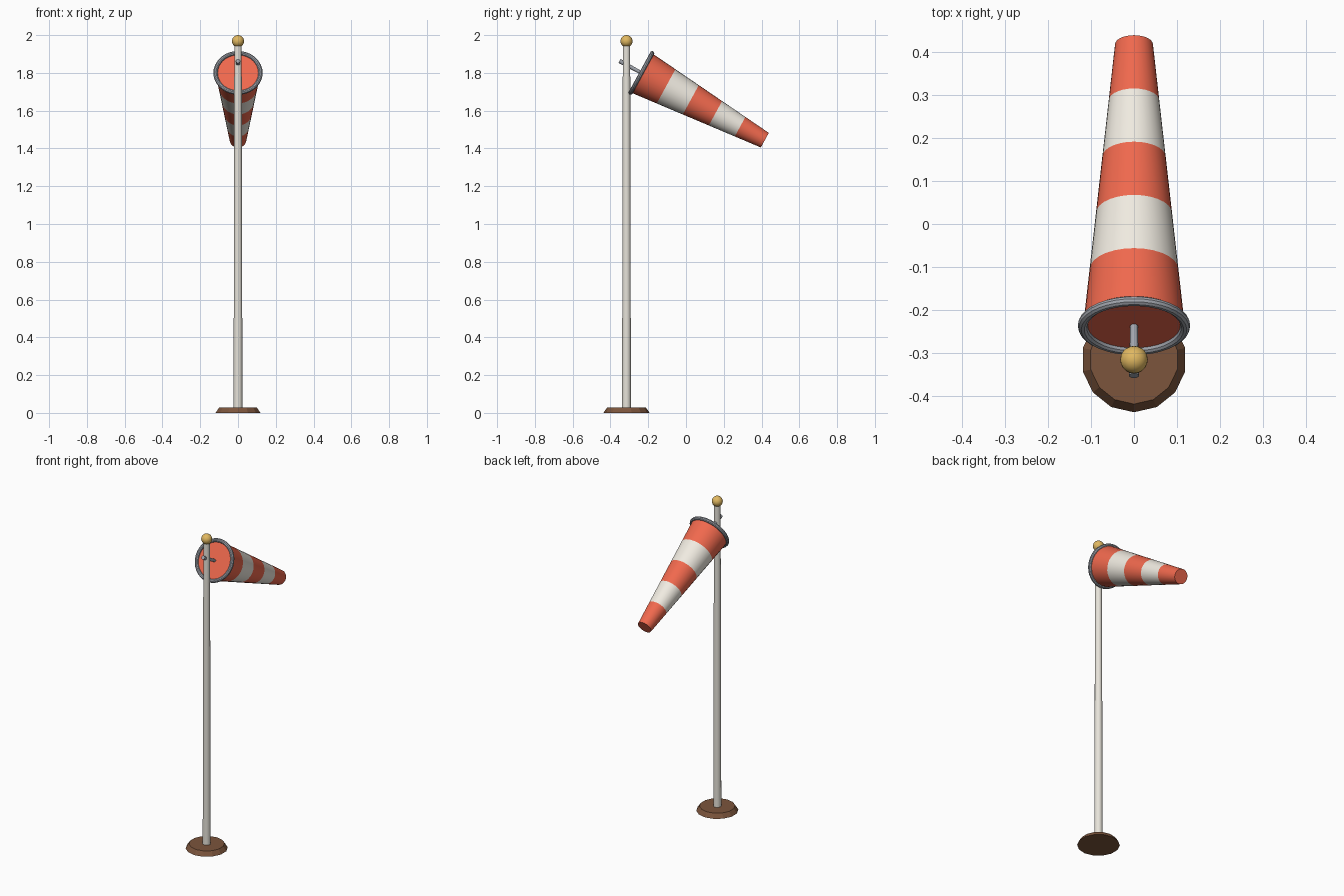
import bpy, bmesh, math
from mathutils import Vector

if "Cube" in bpy.data.objects:
    bpy.data.objects.remove(bpy.data.objects["Cube"])

POLE_Y = -0.315
MOUTH = Vector((0, -0.236, 1.80))
TILT = math.radians(28.6)
AXIS = Vector((0, math.cos(TILT), -math.sin(TILT)))
ROT = AXIS.to_track_quat('Z', 'Y')


def material(name, rgb):
    m = bpy.data.materials.new(name)
    m.diffuse_color = (*rgb, 1)
    m.use_nodes = True
    m.node_tree.nodes["Principled BSDF"].inputs["Base Color"].default_value = m.diffuse_color
    return m


orange = material("orange_fabric", (0.87, 0.14, 0.075))
white = material("white_fabric", (0.87, 0.83, 0.75))
cream = material("pole_paint", (0.80, 0.77, 0.70))
brown = material("brown_base", (0.20, 0.09, 0.045))
gold = material("gold", (0.75, 0.48, 0.12))
metal = material("metal", (0.36, 0.38, 0.42))


def loft(name, rings, sides, mats, origin, rot=None, smooth=True):
    """Capped tube through (radius, height) rings; materials alternate per band."""
    bm = bmesh.new()
    loops = [[bm.verts.new((r * math.sin(2 * math.pi * i / sides),
                            r * math.cos(2 * math.pi * i / sides), h))
              for i in range(sides)] for r, h in rings]
    for k in range(len(loops) - 1):
        a, b = loops[k], loops[k + 1]
        for i in range(sides):
            j = (i + 1) % sides
            bm.faces.new((a[i], a[j], b[j], b[i])).material_index = k % len(mats)
    bm.faces.new(loops[0])
    bm.faces.new(loops[-1])
    bmesh.ops.recalc_face_normals(bm, faces=bm.faces)
    me = bpy.data.meshes.new(name)
    bm.to_mesh(me)
    bm.free()
    for m in mats:
        me.materials.append(m)
    ob = bpy.data.objects.new(name, me)
    bpy.context.collection.objects.link(ob)
    ob.location = origin
    if rot:
        ob.rotation_mode = 'QUATERNION'
        ob.rotation_quaternion = rot
    if smooth:
        shade(ob)
    return ob


def shade(ob):
    bpy.ops.object.select_all(action='DESELECT')
    ob.select_set(True)
    bpy.context.view_layer.objects.active = ob
    bpy.ops.object.shade_smooth_by_angle(angle=math.radians(35))


# Bevelled foot and tapered pole
loft("base", [(0.122, 0), (0.103, 0.028)], 14, [brown], (0, POLE_Y, 0), smooth=False)
loft("pole", [(0.0235, 0.02), (0.0195, 1.95)], 16, [cream], (0, POLE_Y, 0))

# Ball on top of the pole
bpy.ops.mesh.primitive_uv_sphere_add(segments=20, ring_count=12, radius=0.032,
                                     location=(0, POLE_Y, 1.968))
ball = bpy.context.object
ball.name = "finial_ball"
ball.data.materials.append(gold)
shade(ball)

# Striped wind sock: five equal bands
LENGTH, R0, R1, BANDS = 0.744, 0.118, 0.044, 5
rings = [(R0 + (R1 - R0) * i / BANDS, LENGTH * i / BANDS) for i in range(BANDS + 1)]
loft("sock", rings, 28, [orange, white], MOUTH, ROT)

# Hoop around the mouth
bpy.ops.mesh.primitive_torus_add(major_radius=0.119, minor_radius=0.0115,
                                 major_segments=36, minor_segments=10, location=MOUTH)
hoop = bpy.context.object
hoop.name = "mouth_hoop"
hoop.rotation_mode = 'QUATERNION'
hoop.rotation_quaternion = ROT
hoop.data.materials.append(metal)
shade(hoop)

# Swivel rod from the pole to the mouth
loft("swivel_rod", [(0.012, -0.132), (0.0085, 0.01)], 12, [metal], MOUTH, ROT)
